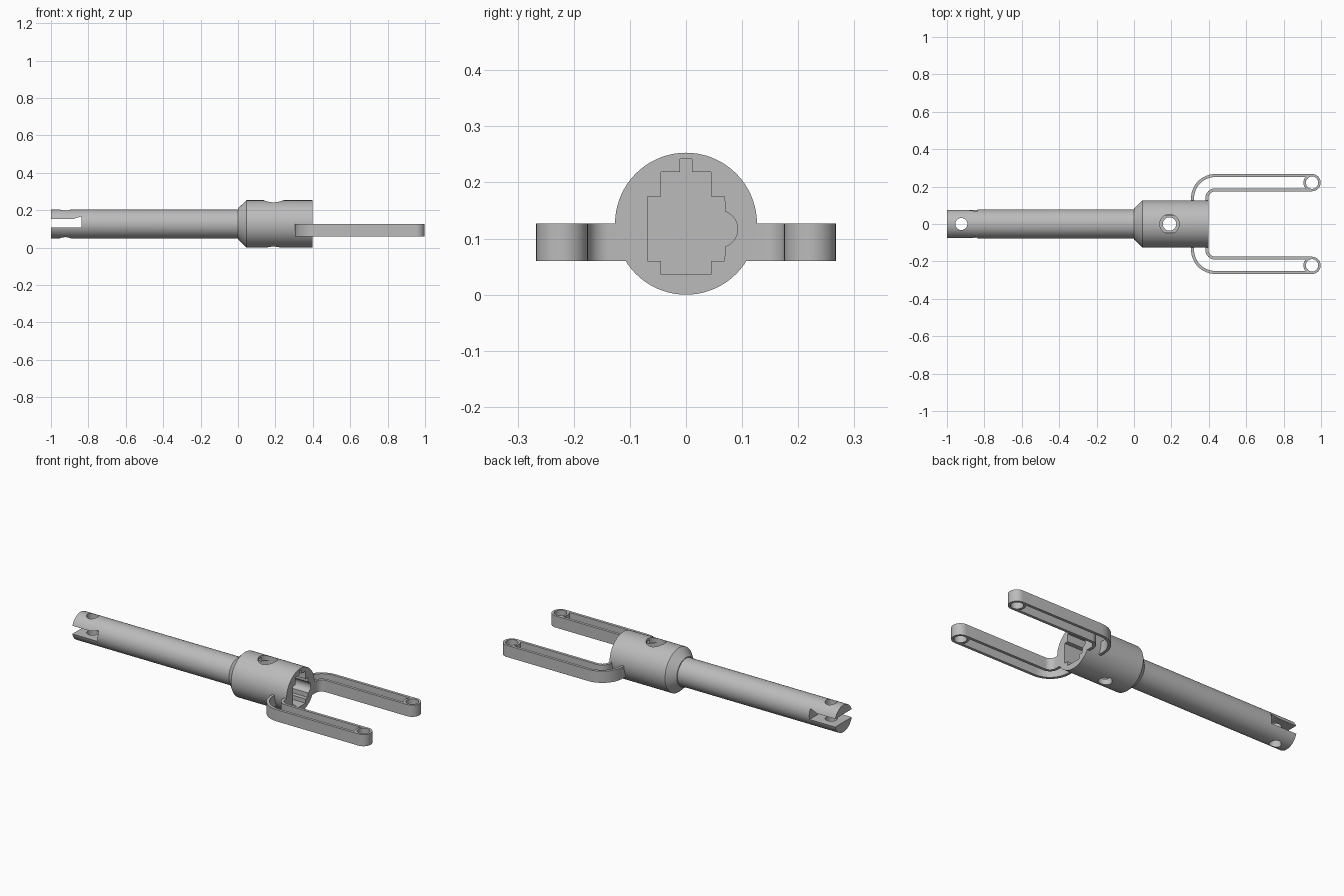
import bpy, bmesh, math
from mathutils import Vector

if "Cube" in bpy.data.objects:
    bpy.data.objects.remove(bpy.data.objects["Cube"])

ZC = 0.1265           # height of the shaft axis
grey = bpy.data.materials.new("plain_grey")
grey.diffuse_color = (0.5, 0.5, 0.5, 1)
grey.use_nodes = True
grey.node_tree.nodes["Principled BSDF"].inputs["Base Color"].default_value = grey.diffuse_color


def finish(bm, name):
    bmesh.ops.remove_doubles(bm, verts=bm.verts, dist=1e-6)
    bmesh.ops.recalc_face_normals(bm, faces=bm.faces)
    me = bpy.data.meshes.new(name)
    bm.to_mesh(me)
    bm.free()
    me.materials.append(grey)
    ob = bpy.data.objects.new(name, me)
    bpy.context.collection.objects.link(ob)
    return ob


def prism(name, pts, direction):
    """Extrude a closed 3D outline along a direction."""
    bm = bmesh.new()
    face = bm.faces.new([bm.verts.new(p) for p in pts])
    ext = bmesh.ops.extrude_face_region(bm, geom=[face])
    new = [v for v in ext["geom"] if isinstance(v, bmesh.types.BMVert)]
    bmesh.ops.translate(bm, verts=new, vec=Vector(direction))
    return finish(bm, name)


def arc(cx, cy, r, a0, a1, n=16):
    return [(cx + r * math.cos(math.radians(a0 + (a1 - a0) * i / n)),
             cy + r * math.sin(math.radians(a0 + (a1 - a0) * i / n)))
            for i in range(n + 1)]


def pin(x, y, r, z0, z1):
    """Vertical cylinder used to cut a hole."""
    pts = [(px, py, z0) for px, py in arc(x, y, r, 0, 360, 48)[:-1]]
    return prism("cutter", pts, (0, 0, z1 - z0))


def cut(ob, cutter):
    mod = ob.modifiers.new("cut", 'BOOLEAN')
    mod.operation = 'DIFFERENCE'
    mod.solver = 'EXACT'
    mod.object = cutter
    bpy.context.view_layer.objects.active = ob
    bpy.ops.object.modifier_apply(modifier=mod.name)
    bpy.data.objects.remove(cutter)


def smooth(ob):
    bpy.ops.object.select_all(action='DESELECT')
    ob.select_set(True)
    bpy.context.view_layer.objects.active = ob
    bpy.ops.object.shade_smooth_by_angle(angle=math.radians(25))


# Shaft and socket hub, turned around the x axis
N = 72
bm = bmesh.new()
rings = []
for x, r in [(-1, 0.078), (0, 0.078), (0, 0.083), (0.045, 0.1265), (0.397, 0.1265)]:
    rings.append([bm.verts.new((x, r * math.cos(2 * math.pi * i / N),
                                ZC + r * math.sin(2 * math.pi * i / N)))
                  for i in range(N)])
for a, b in zip(rings, rings[1:]):
    for i in range(N):
        bm.faces.new((a[i], a[(i + 1) % N], b[(i + 1) % N], b[i]))
bm.faces.new(rings[0])
bm.faces.new(rings[-1])
body = finish(bm, "shaft_and_hub")

# Stepped socket with side bulge and keyway
socket = [(-0.045, 0.036), (0.045, 0.036), (0.045, 0.06), (0.069, 0.06)]
socket += arc(0.059, 0.117, 0.033, -72, 72)
socket += [(0.069, 0.175), (0.045, 0.175), (0.045, 0.219), (0.011, 0.219),
           (0.011, 0.242), (-0.011, 0.242), (-0.011, 0.219), (-0.045, 0.219),
           (-0.045, 0.175), (-0.069, 0.175), (-0.069, 0.06), (-0.045, 0.06)]
cut(body, prism("cutter", [(0.06, y, z) for y, z in socket], (0.5, 0, 0)))

# Set screw hole: wide above, narrow below
cut(body, pin(0.19, 0, 0.052, 0.13, 0.4))
cut(body, pin(0.19, 0, 0.036, -0.1, 0.131))

# Slotted shaft end with pin hole
slot = [(-1.1, 0.106), (-0.837, 0.106), (-0.837, 0.166), (-0.885, 0.152), (-1.1, 0.152)]
cut(body, prism("cutter", [(x, -0.2, z) for x, z in slot], (0, 0.4, 0)))
cut(body, pin(-0.923, 0, 0.032, -0.1, 0.4))
smooth(body)

# Fork arms: bent open loops with an eyelet at the tip
BX, BY = 0.435, 0.137         # bend centre
EX, EY = 0.952, 0.221         # eyelet centre
outer = ([(0.305, 0.1)] + arc(BX, BY, 0.130, 180, 90)
         + arc(EX, EY, 0.046, 90, -90, 24)
         + arc(BX, BY, 0.038, 90, 180) + [(0.397, 0.1)])
half = math.degrees(math.asin(0.030 / 0.046))
inner = ([(0.321, 0.05)] + arc(BX, BY, 0.114, 180, 90)
         + arc(EX, EY, 0.046, 180 - half, 180 + half, 10)
         + arc(BX, BY, 0.054, 90, 180) + [(0.381, 0.05)])
for side, label in ((1, "back_fork_arm"), (-1, "front_fork_arm")):
    arm = prism(label, [(x, side * y, 0.06) for x, y in outer], (0, 0, 0.067))
    cut(arm, prism("cutter", [(x, side * y, 0) for x, y in inner], (0, 0, 0.3)))
    cut(arm, pin(EX, side * EY, 0.033, 0, 0.3))
    smooth(arm)
